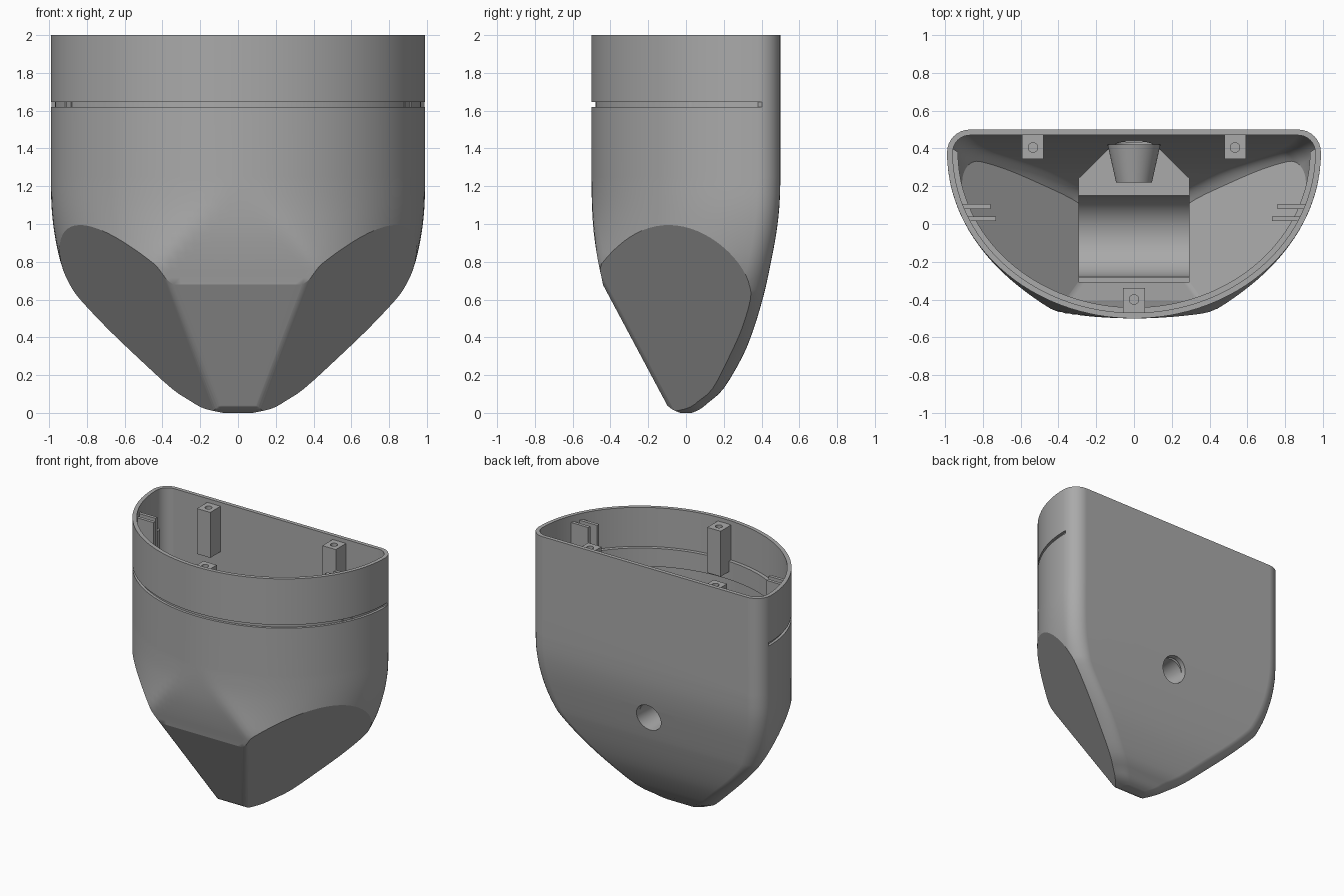
import bpy, bmesh
from math import sin, cos, pi, tan
from mathutils import Vector, Matrix

cube = bpy.data.objects.get("Cube")
if cube:
    bpy.data.objects.remove(cube, do_unlink=True)

grey = bpy.data.materials.new("mid_grey")
grey.use_nodes = True
grey.diffuse_color = (0.4, 0.4, 0.4, 1)
grey.node_tree.nodes["Principled BSDF"].inputs["Base Color"].default_value = grey.diffuse_color

WALL = 0.03
# height, half width, front y, back y
PROFILE = [(0, .08, -.03, .03), (.02, .17, -.075, .075), (.06, .26, -.13, .125),
           (.13, .37, -.28, .2), (.3, .55, -.42, .3), (.45, .71, -.43, .36),
           (.6, .85, -.435, .405), (.68, .895, -.44, .425), (.8, .94, -.465, .45),
           (.95, .972, -.488, .478), (1.1, .988, -.498, .495), (1.25, .99, -.5, .5)]
STRAIGHT = PROFILE[-1][1:]


def smooth_profile(steps=3):
    rows = [Vector(r) for r in PROFILE]
    out = []
    for i in range(len(rows) - 1):
        a, b, c, d = rows[max(i - 1, 0)], rows[i], rows[i + 1], rows[min(i + 2, len(rows) - 1)]
        for k in range(steps):
            t = k / steps
            out.append(b + (c - a) * t / 2 + (a * 2 - b * 5 + c * 4 - d) * t * t / 2
                       + (b * 3 - a - c * 3 + d) * t ** 3 / 2)
    return out + [rows[-1]]


def ring(z, w, yf, yb, t=0, inset=0):
    """D-shaped section: elliptic front, flat back, rounded back corners."""
    w, yf, yb = w - t, yf + t, yb - t
    r = min(.12 - t, w * .45, yb * .9) if yb > 0 else .002
    cy, pts = yb - r, []
    for i in range(65):
        a = pi * i / 64
        y = max(cy - (.88 - t) * sin(a), yf)
        pts.append((cos(a) * (w - inset), y + inset * sin(a), z))
    for i in range(1, 9):
        a = pi - pi / 2 * i / 8
        pts.append((-w + r + r * cos(a), cy + r * sin(a), z))
    for i in range(8):
        a = pi / 2 - pi / 2 * i / 8
        pts.append((w - r + r * cos(a), cy + r * sin(a), z))
    return pts


def facet_planes(t):
    """Front facet, side facets and the rounded edge between them."""
    n1 = Vector((0, -.882, -.4706)).normalized()
    n2 = Vector((.357, -.241, -.265)).normalized()
    half = n1.angle(n2) / 2
    r = .035 / tan(half)
    centre = Vector((.36, -.43, .66)) - (n1 + n2).normalized() * r / cos(half)
    for k in range(5):
        n = n1.slerp(n2, k / 4)
        p = centre + n * (r - t)
        for s in (1, -1):
            if k or s == 1:
                yield Vector((p.x * s, p.y, p.z)), Vector((n.x * s, n.y, n.z))


def clip(bm, t):
    for p, n in facet_planes(t):
        geom = bm.verts[:] + bm.edges[:] + bm.faces[:]
        bmesh.ops.bisect_plane(bm, geom=geom, dist=1e-5, plane_co=p, plane_no=n, clear_outer=True)
        edges = [e for e in bm.edges if e.is_boundary]
        if edges:
            bmesh.ops.holes_fill(bm, edges=edges, sides=0)


def finish(bm, name):
    bmesh.ops.recalc_face_normals(bm, faces=bm.faces)
    mesh = bpy.data.meshes.new(name)
    bm.to_mesh(mesh)
    bm.free()
    mesh.materials.append(grey)
    ob = bpy.data.objects.new(name, mesh)
    bpy.context.collection.objects.link(ob)
    return ob


def loft(name, rings, t):
    bm = bmesh.new()
    loops = [[bm.verts.new(p) for p in r] for r in rings]
    n = len(loops[0])
    for lo, hi in zip(loops, loops[1:]):
        for i in range(n):
            j = (i + 1) % n
            bm.faces.new((lo[i], lo[j], hi[j], hi[i]))
    bm.faces.new(loops[0][::-1])
    bm.faces.new(loops[-1])
    bmesh.ops.remove_doubles(bm, verts=bm.verts, dist=1e-5)
    clip(bm, t)
    return finish(bm, name)


def box(name, lo, hi, clip_t=None, taper=None):
    bm = bmesh.new()
    bmesh.ops.create_cube(bm, size=1)
    for v in bm.verts:
        v.co = [lo[i] + (hi[i] - lo[i]) * (v.co[i] + .5) for i in range(3)]
        # raise the free bottom edge into a slanted underside
        if taper is not None and v.co.z == lo[2] and abs(v.co.y - taper) < 1e-4:
            v.co.z += .12
    if clip_t is not None:
        clip(bm, clip_t)
    return finish(bm, name)


def cone(name, r1, r2, depth, centre, axis):
    bm = bmesh.new()
    turn = Vector((0, 0, 1)).rotation_difference(Vector(axis)).to_matrix().to_4x4()
    bmesh.ops.create_cone(bm, cap_ends=True, segments=48, radius1=r1, radius2=r2, depth=depth,
                          matrix=Matrix.Translation(centre) @ turn)
    return finish(bm, name)


def activate(ob):
    bpy.ops.object.select_all(action='DESELECT')
    ob.select_set(True)
    bpy.context.view_layer.objects.active = ob


def cut(ob, cutter):
    activate(ob)
    mod = ob.modifiers.new("cut", 'BOOLEAN')
    mod.object, mod.operation, mod.solver = cutter, 'DIFFERENCE', 'EXACT'
    bpy.ops.object.modifier_apply(modifier=mod.name)
    bpy.data.objects.remove(cutter, do_unlink=True)


def smooth(ob):
    activate(ob)
    bpy.ops.object.shade_smooth_by_angle(angle=.5)
    mod = ob.modifiers.new("flat_faces", 'WEIGHTED_NORMAL')
    mod.keep_sharp = True


def bore():
    return cone("bore_cutter", .075, .115, .5, (0, .35, .82), (0, 1, 0))


# Hollow shell with outer groove and inner rib
rows = smooth_profile()
outer = [ring(*r) for r in rows]
outer += [ring(z, *STRAIGHT, inset=g) for z, g in
          ((1.62, 0), (1.62, .02), (1.645, .02), (1.645, 0), (2, 0))]
inner = [ring(r[0] + WALL, *r[1:], t=WALL) for r in rows]
inner += [ring(z, *STRAIGHT, t=WALL, inset=g) for z, g in
          ((1.56, 0), (1.56, .028), (1.7, .028), (1.7, 0), (2.05, 0))]
shell = loft("shell", outer, 0)
cut(shell, loft("cavity_cutter", inner, WALL))
cut(shell, bore())
smooth(shell)

# Cradle block with a round trough
cradle = box("cradle", (-.295, -.31, .22), (.295, .24, .72), WALL / 2)
cut(cradle, cone("trough_cutter", .215, .215, 1, (0, -.065, .72), (1, 0, 0)))
smooth(cradle)

# Gusset behind the cradle
gusset = box("gusset", (-.295, .24, .6), (.295, .4, .72))
for v in gusset.data.vertices:
    if v.co.y > .3:
        v.co.x *= .45

# Flared cable tube
tube = cone("cable_tube", .095, .14, .2, (0, .32, .82), (0, 1, 0))
cut(tube, bore())
smooth(tube)

# Screw posts
for name, x, y0, y1, free in (("left_post", .535, .345, .48, .345),
                              ("right_post", -.535, .345, .48, .345),
                              ("front_post", 0, -.475, -.34, -.34)):
    post = box(name, (x - .057, y0, 1.62), (x + .057, y1, 1.97), taper=free)
    hole_y = .405 if y0 > 0 else -.4
    cut(post, cone("screw_cutter", .025, .025, .3, (x, hole_y, 1.97), (0, 0, 1)))
    smooth(post)

# Paired guide fins on the side walls
for side, s in (("left", 1), ("right", -1)):
    for name, x0, x1, y in (("back", .76, .915, .08), ("front", .73, .885, .015)):
        xs = sorted((x0 * s, x1 * s))
        box(f"{side}_{name}_fin", (xs[0], y, 1.56), (xs[1], y + .025, 1.95))
